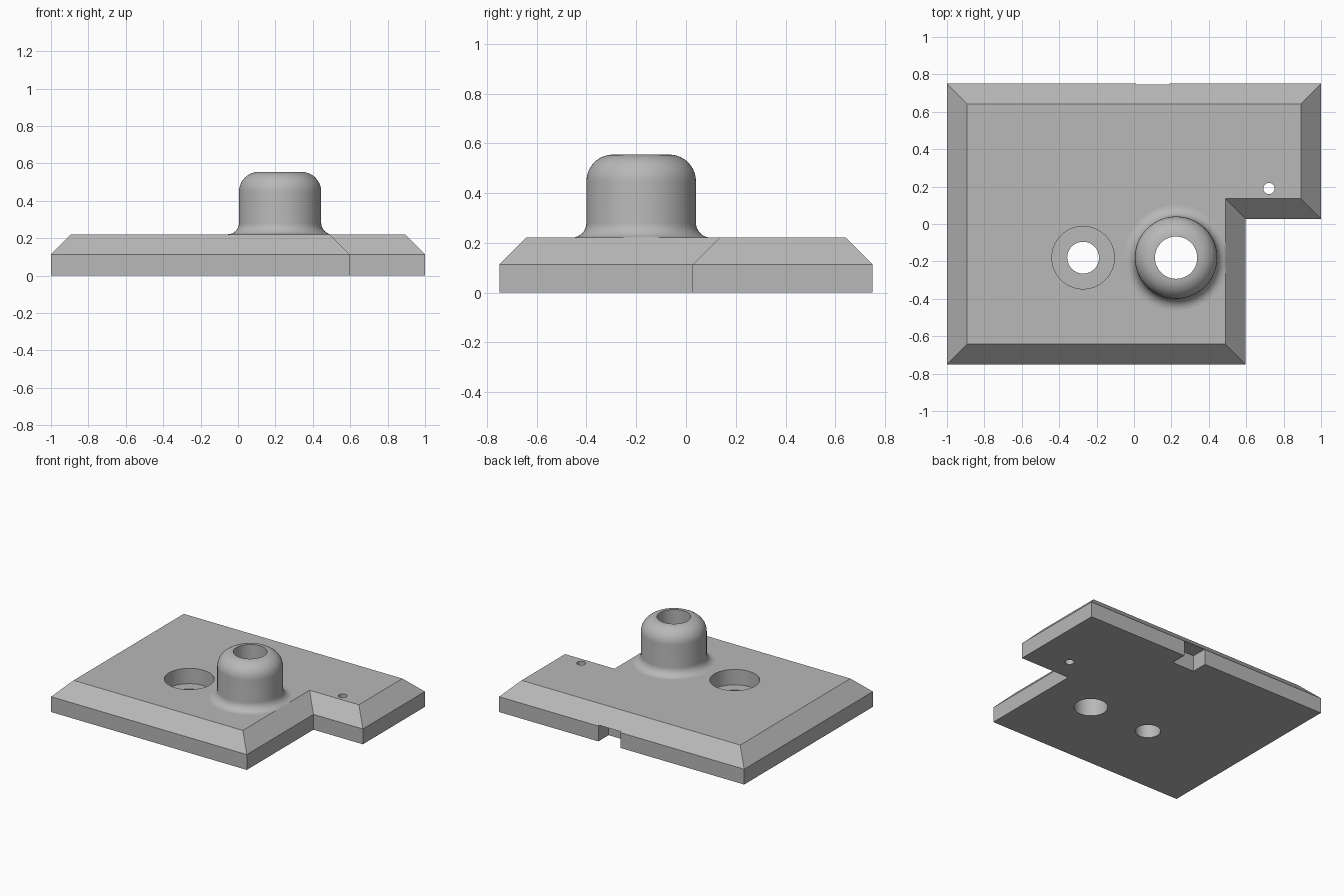
import bpy, bmesh, math
from mathutils import Vector

if "Cube" in bpy.data.objects:
    bpy.data.objects.remove(bpy.data.objects["Cube"], do_unlink=True)

BEVEL, EDGE_Z, TOP_Z = 0.108, 0.113, 0.221
HOLE, BOSS = (-0.272, -0.18), (0.225, -0.18)

grey = bpy.data.materials.new("plain_grey")
grey.use_nodes = True
colour = (0.48, 0.48, 0.48, 1)
grey.diffuse_color = colour
grey.node_tree.nodes["Principled BSDF"].inputs["Base Color"].default_value = colour


def make_object(name, bm):
    bmesh.ops.recalc_face_normals(bm, faces=bm.faces[:])
    mesh = bpy.data.meshes.new(name)
    bm.to_mesh(mesh)
    bm.free()
    mesh.materials.append(grey)
    obj = bpy.data.objects.new(name, mesh)
    bpy.context.collection.objects.link(obj)
    return obj


def loft(name, rings):
    """Closed solid through equal-sized rings of points."""
    bm = bmesh.new()
    loops = [[bm.verts.new(p) for p in ring] for ring in rings]
    for low, high in zip(loops, loops[1:]):
        for i in range(len(low)):
            j = (i + 1) % len(low)
            bm.faces.new((low[i], low[j], high[j], high[i]))
    bm.faces.new(loops[0][::-1])
    bm.faces.new(loops[-1])
    return make_object(name, bm)


def circle(centre, r, z, n=64):
    return [Vector((centre[0] + r * math.cos(math.tau * i / n),
                    centre[1] + r * math.sin(math.tau * i / n), z)) for i in range(n)]


def combine(target, tool, operation):
    mod = target.modifiers.new(operation, "BOOLEAN")
    mod.operation, mod.solver, mod.object = operation, "EXACT", tool
    bpy.context.view_layer.objects.active = target
    bpy.ops.object.modifier_apply(modifier=mod.name)
    bpy.data.objects.remove(tool, do_unlink=True)


# L-shaped plate with a chamfered upper rim
def outline(inset, z):
    i = inset
    return [Vector((x, y, z)) for x, y in (
        (-1 + i, -0.75 + i), (0.597 - i, -0.75 + i), (0.597 - i, 0.027 + i),
        (1 - i, 0.027 + i), (1 - i, 0.75 - i), (-1 + i, 0.75 - i))]


plate = loft("mounting_plate", [outline(0, 0), outline(0, EDGE_Z), outline(BEVEL, TOP_Z)])

# Round boss: filleted foot, straight wall, rounded shoulder
RADIUS, FOOT, SHOULDER, BORE, BOSS_TOP = 0.22, 0.06, 0.107, 0.113, 0.555
profile = [(RADIUS + FOOT, 0.16)]
for k in range(9):
    a = math.pi / 2 * k / 8
    profile.append((RADIUS + FOOT * (1 - math.sin(a)), TOP_Z + FOOT * (1 - math.cos(a))))
for k in range(11):
    a = math.pi / 2 * k / 10
    profile.append((RADIUS - SHOULDER * (1 - math.cos(a)),
                    BOSS_TOP - SHOULDER * (1 - math.sin(a))))
rings = [circle(BOSS, r, z) for r, z in profile]
# Trim the foot where it meets the chamfer
for ring in rings:
    for p in ring:
        if p.z < 0.25:
            p.x = min(p.x, 0.597 - BEVEL + TOP_Z - max(p.z, TOP_Z))
combine(plate, loft("boss", rings), "UNION")

# Bores, counterbore and pin hole
for centre, r, low, high in ((BOSS, BORE, -0.1, 0.7), (HOLE, 0.085, -0.1, 0.4),
                             (HOLE, 0.167, 0.108, 0.4), ((0.722, 0.19), 0.03, -0.1, 0.4)):
    combine(plate, loft("bore", [circle(centre, r, low), circle(centre, r, high)]), "DIFFERENCE")

# Cable notch under the back edge
corners = ((0.01, 0.63), (0.19, 0.63), (0.19, 0.9), (0.01, 0.9))
combine(plate, loft("notch", [[(x, y, z) for x, y in corners] for z in (-0.1, 0.118)]),
        "DIFFERENCE")

# Smooth round walls, flat large faces
bpy.ops.object.select_all(action="DESELECT")
plate.select_set(True)
bpy.context.view_layer.objects.active = plate
bpy.ops.object.shade_smooth_by_angle(angle=math.radians(30))
for face in plate.data.polygons:
    if face.area > 0.03:
        face.use_smooth = False
